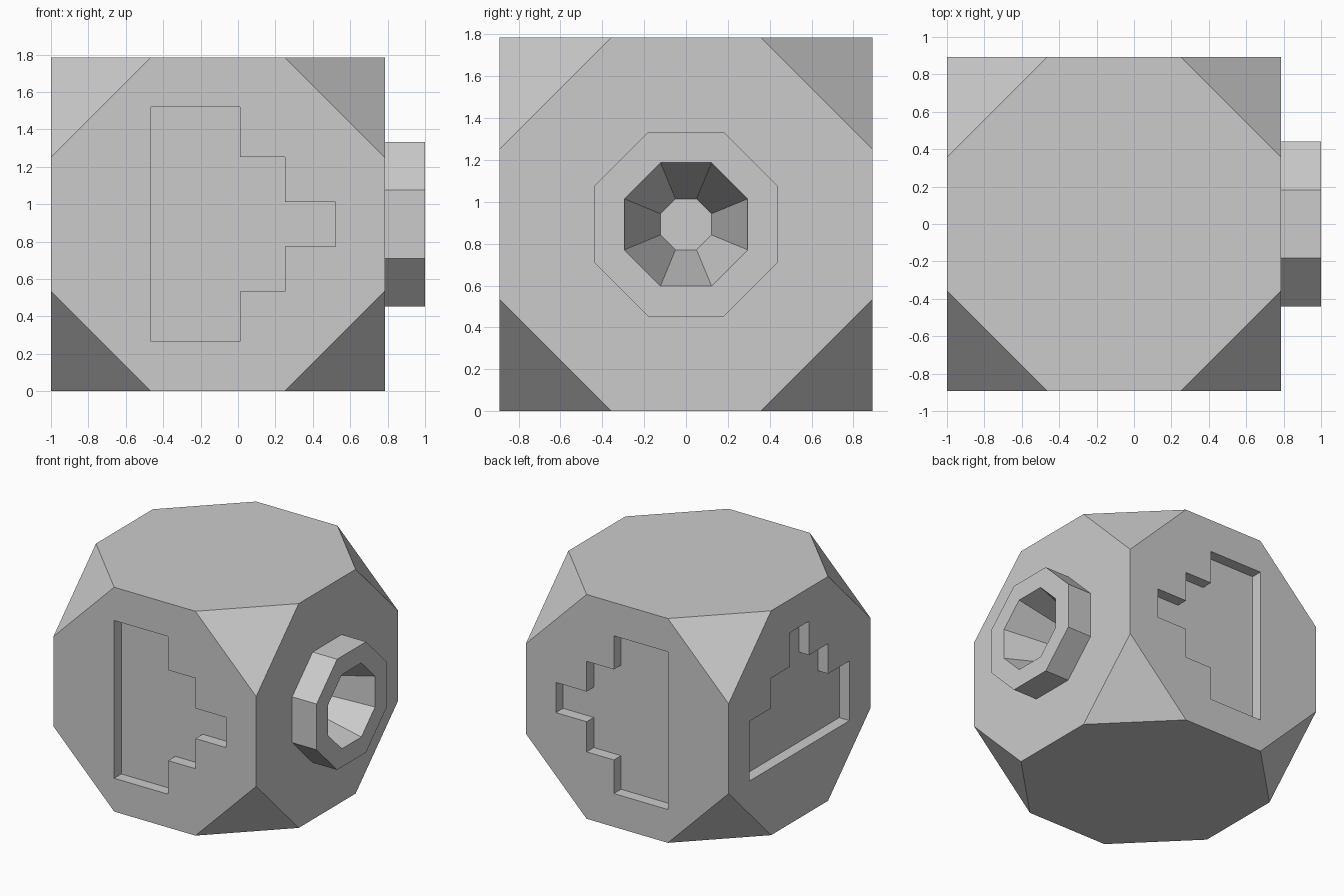
import bpy, bmesh, math
from mathutils import Matrix, Vector

if "Cube" in bpy.data.objects:
    bpy.data.objects.remove(bpy.data.objects["Cube"])

CX, H, T = -0.1075, 0.8925, 0.535    # block centre x, half size, corner cut
DEPTH = 0.09                         # depth of the stepped recesses
C = Vector((CX, 0, H))


def make_object(name, bm):
    bmesh.ops.recalc_face_normals(bm, faces=bm.faces[:])
    me = bpy.data.meshes.new(name)
    bm.to_mesh(me)
    bm.free()
    ob = bpy.data.objects.new(name, me)
    bpy.context.collection.objects.link(ob)
    return ob


def octagon(name, x0, x1, a0, a1):
    """Eight-sided frustum along x; a0, a1 are flat-to-centre distances."""
    k = 1 / math.cos(math.pi / 8)
    bm = bmesh.new()
    m = (Matrix.Translation(((x0 + x1) / 2, 0, H))
         @ Matrix.Rotation(math.pi / 2, 4, 'Y') @ Matrix.Rotation(math.pi / 8, 4, 'Z'))
    bmesh.ops.create_cone(bm, cap_ends=True, segments=8, radius1=a0 * k,
                          radius2=a1 * k, depth=x1 - x0, matrix=m)
    return make_object(name, bm)


def stepped_prism(name, along, across, out):
    """Stepped arrow pointing along 'along', sunk into the face with normal 'out'."""
    half = [(-0.3575, 0.6275), (0.1175, 0.6275), (0.1175, 0.36),
            (0.3575, 0.36), (0.3575, 0.12), (0.6275, 0.12)]
    prof = half + [(u, -v) for u, v in reversed(half)]
    a, b, n = Vector(along), Vector(across), Vector(out)
    bm = bmesh.new()
    face = bm.faces.new([bm.verts.new(C + a * u + b * v + n * (H - DEPTH)) for u, v in prof])
    ext = bmesh.ops.extrude_face_region(bm, geom=[face])['geom']
    bmesh.ops.translate(bm, vec=n * (DEPTH + 0.1),
                        verts=[g for g in ext if isinstance(g, bmesh.types.BMVert)])
    return make_object(name, bm)


def boolean(ob, tool, op):
    tool.hide_render = True
    mod = ob.modifiers.new(tool.name, 'BOOLEAN')
    mod.operation, mod.solver, mod.object = op, 'EXACT', tool
    bpy.context.view_layer.objects.active = ob
    bpy.ops.object.modifier_apply(modifier=mod.name)
    bpy.data.objects.remove(tool, do_unlink=True)


# Block: cube with its eight corners cut off
bm = bmesh.new()
bmesh.ops.create_cube(bm, size=2 * H, matrix=Matrix.Translation(C))
for sx in (-1, 1):
    for sy in (-1, 1):
        for sz in (-1, 1):
            n = Vector((sx, sy, sz))
            p = C + n * H - Vector((sx * T, 0, 0))
            cut = bmesh.ops.bisect_plane(bm, geom=bm.verts[:] + bm.edges[:] + bm.faces[:],
                                         plane_co=p, plane_no=n.normalized(), clear_outer=True)
            bmesh.ops.contextual_create(
                bm, geom=[e for e in cut['geom_cut'] if isinstance(e, bmesh.types.BMEdge)])
body = make_object("block_body", bm)

# Stepped recesses on front, back and left
boolean(body, stepped_prism("front_recess", (1, 0, 0), (0, 0, 1), (0, -1, 0)), 'DIFFERENCE')
boolean(body, stepped_prism("back_recess", (1, 0, 0), (0, 0, 1), (0, 1, 0)), 'DIFFERENCE')
boolean(body, stepped_prism("left_recess", (0, 0, 1), (0, 1, 0), (-1, 0, 0)), 'DIFFERENCE')

# Octagonal collar on the right with a tapered hole
boolean(body, octagon("collar", 0.6, 1.0, 0.44, 0.44), 'UNION')
D, SLOPE = 0.58, (0.295 - 0.122) / 0.58
boolean(body, octagon("tapered_hole", 1 - D, 1.1, 0.122, 0.295 + 0.1 * SLOPE), 'DIFFERENCE')
